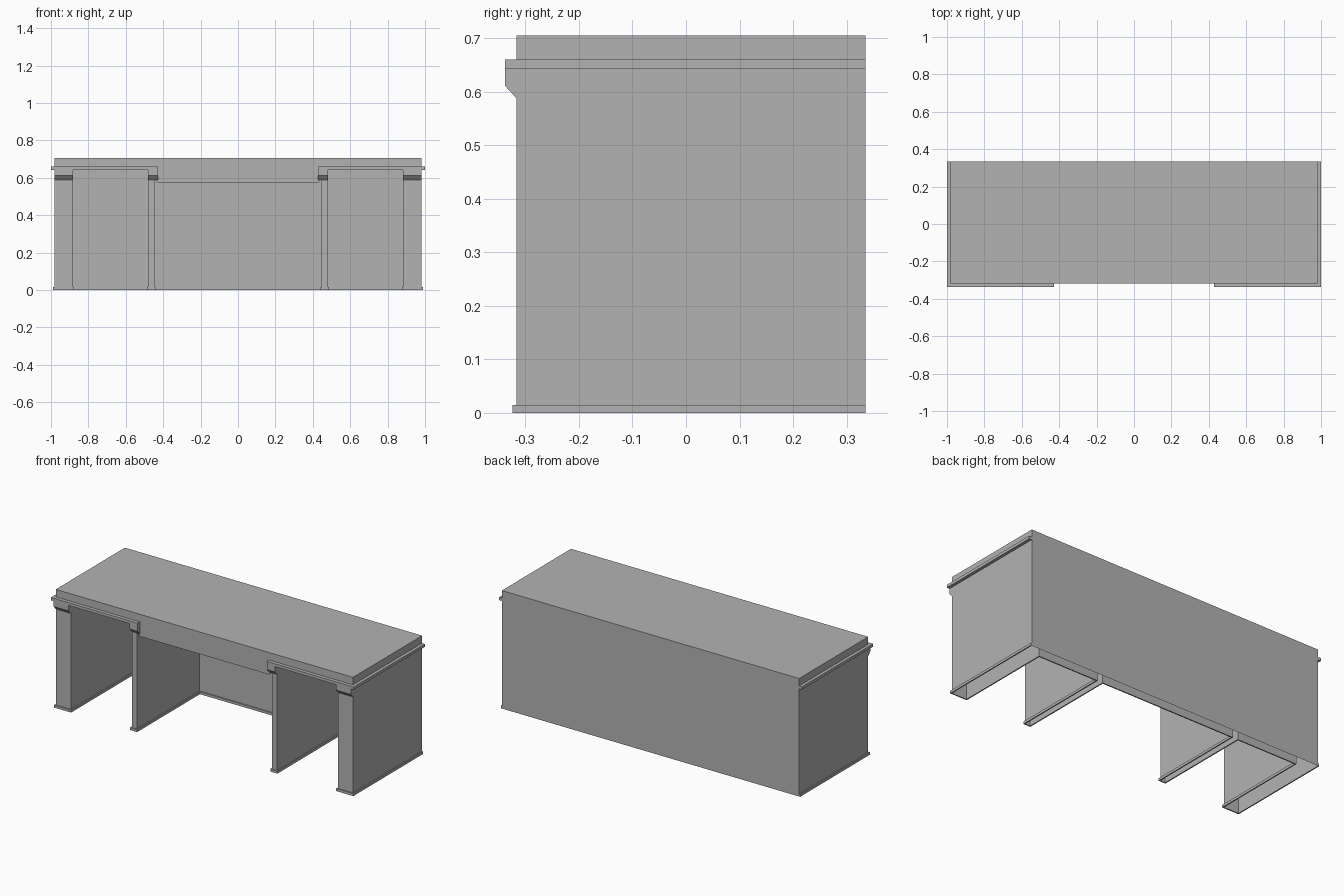
import bpy
import bmesh
from mathutils import Vector

if "Cube" in bpy.data.objects:
    bpy.data.objects.remove(bpy.data.objects["Cube"], do_unlink=True)

grey = bpy.data.materials.new("plain_grey")
grey.use_nodes = True
colour = (0.45, 0.45, 0.45, 1)
grey.diffuse_color = colour
grey.node_tree.nodes["Principled BSDF"].inputs["Base Color"].default_value = colour

# Main dimensions
SIDE, BAY_OUT, BAY_IN, KNEE = 0.982, 0.883, 0.48, 0.447
FRONT, INNER_BACK, BACK = -0.317, 0.276, 0.335
CEILING, BAND_TOP, TOP = 0.643, 0.66, 0.705
LIP, SLOPE_TOP, SLOPE_LOW, CORBEL_END = -0.338, 0.611, 0.588, 0.427


def finish(name, bm):
    bmesh.ops.recalc_face_normals(bm, faces=bm.faces)
    mesh = bpy.data.meshes.new(name)
    bm.to_mesh(mesh)
    bm.free()
    mesh.materials.append(grey)
    obj = bpy.data.objects.new(name, mesh)
    bpy.context.collection.objects.link(obj)
    return obj


def prism(name, profile, shift):
    """Extrude a closed 3D profile along a vector."""
    bm = bmesh.new()
    face = bm.faces.new([bm.verts.new(p) for p in profile])
    new = bmesh.ops.extrude_face_region(bm, geom=[face], use_keep_orig=True)["geom"]
    verts = [v for v in new if isinstance(v, bmesh.types.BMVert)]
    bmesh.ops.translate(bm, verts=verts, vec=Vector(shift))
    return finish(name, bm)


def box(name, x0, x1, y0, y1, z0, z1):
    base = [(x0, y0, z0), (x1, y0, z0), (x1, y1, z0), (x0, y1, z0)]
    return prism(name, base, (0, 0, z1 - z0))


def loft(name, rings):
    """Join closed rings of equal length with quads, leaving the ends open."""
    bm = bmesh.new()
    loops = [[bm.verts.new(p) for p in ring] for ring in rings]
    for a, b in zip(loops, loops[1:]):
        for i in range(len(a)):
            j = (i + 1) % len(a)
            bm.faces.new((a[i], a[j], b[j], b[i]))
    return finish(name, bm)


# Floor outline of the hollow walls: four legs joined by the back
half = [(SIDE, BACK), (SIDE, FRONT), (BAY_OUT, FRONT), (BAY_OUT, INNER_BACK),
        (BAY_IN, INNER_BACK), (BAY_IN, FRONT), (KNEE, FRONT), (KNEE, INNER_BACK)]
outline = half + [(-x, y) for x, y in reversed(half)]


def outset(points, d):
    """Move the right-angled outline outwards, keeping the back flush."""
    result = []
    n = len(points)
    for i, p in enumerate(points):
        move = Vector((0, 0))
        for a, b in ((points[i - 1], p), (p, points[(i + 1) % n])):
            edge = (Vector(b) - Vector(a)).normalized()
            if a[1] == BACK and b[1] == BACK:
                continue
            move += Vector((edge.y, -edge.x)) * -d
        result.append((p[0] + move.x, p[1] + move.y))
    return result


def at_height(points, z):
    return [(x, y, z) for x, y in points]


loft("legs_and_back", [at_height(outline, 0), at_height(outline, CEILING)])
wide = outset(outline, 0.007)
loft("base_trim", [at_height(outline, 0), at_height(wide, 0),
                   at_height(wide, 0.015), at_height(outline, 0.015)])

# Desk top
box("desk_top", -SIDE, SIDE, FRONT, BACK, CEILING, TOP)

# Centre drawer with clipped lower corners
low, clip = 0.573, 0.02
side = [(KNEE, CEILING), (KNEE, low + clip), (KNEE - clip, low)]
shape = side + [(-x, z) for x, z in reversed(side)]
drawer = prism("centre_drawer", [(x, FRONT, z) for x, z in shape],
               (0, INNER_BACK - FRONT, 0))

# Rounded finger slot in the drawer front
bm = bmesh.new()
bmesh.ops.create_cone(bm, cap_ends=True, segments=16, radius1=0.014,
                      radius2=0.014, depth=0.04)
for v in bm.verts:
    v.co = (v.co.x + (0.184 if v.co.x > 0.001 else -0.184),
            FRONT + v.co.z, 0.609 + v.co.y)
slot = finish("slot_cutter", bm)
slot.hide_render = True
cut = drawer.modifiers.new("finger_slot", "BOOLEAN")
cut.object = slot
cut.operation = "DIFFERENCE"
cut.solver = "EXACT"
bpy.context.view_layer.objects.active = drawer
bpy.ops.object.modifier_apply(modifier=cut.name)
bpy.data.objects.remove(slot, do_unlink=True)

# Band around both ends, with sloped corbels above the legs
corbel = [(FRONT, CEILING), (LIP, CEILING), (LIP, SLOPE_TOP), (FRONT, SLOPE_LOW)]
for label, s in (("left", 1), ("right", -1)):
    rim = [(CORBEL_END, FRONT), (CORBEL_END, LIP), (1, LIP),
           (1, BACK), (SIDE, BACK), (SIDE, FRONT)]
    prism(label + "_band", [(s * x, y, CEILING) for x, y in rim],
          (0, 0, BAND_TOP - CEILING))
    for part, x0, x1 in (("outer", BAY_OUT, SIDE), ("inner", CORBEL_END, BAY_IN)):
        prism(f"{label}_{part}_corbel", [(s * x0, y, z) for y, z in corbel],
              (s * (x1 - x0), 0, 0))
